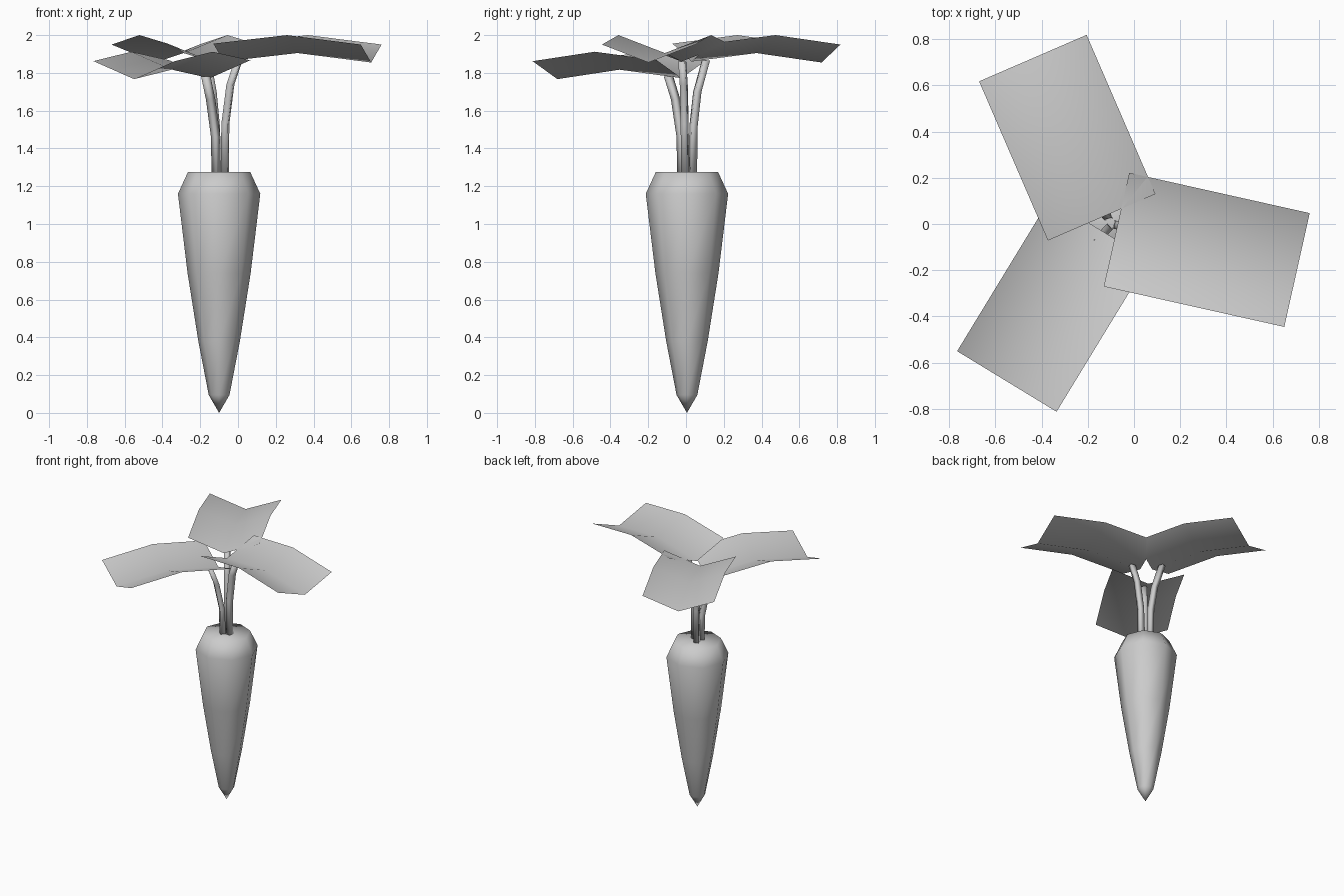
import bpy, bmesh, math
from mathutils import Vector

if "Cube" in bpy.data.objects:
    bpy.data.objects.remove(bpy.data.objects["Cube"])


def make_object(name, bm):
    bmesh.ops.recalc_face_normals(bm, faces=bm.faces)
    mesh = bpy.data.meshes.new(name)
    bm.to_mesh(mesh)
    bm.free()
    for p in mesh.polygons:
        p.use_smooth = True
    ob = bpy.data.objects.new(name, mesh)
    bpy.context.collection.objects.link(ob)
    return ob


def loft(name, rings, tip=None):
    """Skin equal-sized rings, with a flat top and a tip or flat bottom."""
    bm = bmesh.new()
    loops = [[bm.verts.new(p) for p in ring] for ring in rings]
    n = len(loops[0])
    for a, b in zip(loops, loops[1:]):
        for i in range(n):
            j = (i + 1) % n
            bm.faces.new((a[i], a[j], b[j], b[i]))
    bm.faces.new(loops[-1])
    if tip:
        t = bm.verts.new(tip)
        for i in range(n):
            bm.faces.new((t, loops[0][(i + 1) % n], loops[0][i]))
    else:
        bm.faces.new(loops[0][::-1])
    return make_object(name, bm)


def circle(x, y, z, r, n, turn=0.0):
    return [(x + r * math.cos(turn + math.tau * i / n),
             y + r * math.sin(turn + math.tau * i / n), z) for i in range(n)]


# Tapered root
profile = [(0.055, 0.095), (0.11, 0.38), (0.167, 0.74), (0.218, 1.16), (0.165, 1.275)]
loft("root", [circle(-0.1, 0.005, z, r, 8) for r, z in profile], (-0.1, 0.005, 0))

# Three bending four-sided stems
stems = [
    [(-0.07, -0.005, 1.24), (-0.067, -0.007, 1.53), (-0.04, -0.012, 1.74), (0.0, -0.02, 1.86)],
    [(-0.115, 0.036, 1.24), (-0.118, 0.04, 1.52), (-0.135, 0.06, 1.70), (-0.165, 0.105, 1.865)],
    [(-0.115, -0.022, 1.24), (-0.118, -0.025, 1.46), (-0.145, -0.055, 1.66), (-0.17, -0.092, 1.78)],
]
for k, path in enumerate(stems):
    turn = math.radians(-13 + 120 * k + 45)
    loft(f"stem_{k + 1}", [circle(x, y, z, 0.025, 4, turn) for x, y, z in path])


# Folded leaves: arched along the length, V-shaped across
def leaf(name, p, q, length, drop):
    p, q = Vector(p), Vector(q)
    across = (q - p).normalized()
    inward = Vector((-across.y, across.x))
    if inward.dot(p + q) > 0:
        inward = -inward
    bm = bmesh.new()
    rows = []
    for t, lift in ((0, 0.0), (0.5, 0.05), (1, 0.005)):
        row = []
        for s, sag in ((0, 0), (0.5, 0.095), (1, 0)):
            v = p.lerp(q, s) + inward * (length * t)
            row.append(bm.verts.new((v.x, v.y, 1.95 + lift - sag - drop)))
        rows.append(row)
    for a, b in zip(rows, rows[1:]):
        for i in range(2):
            bm.faces.new((a[i], a[i + 1], b[i + 1], b[i]))
    bm.normal_update()
    ob = make_object(name, bm)
    if ob.data.polygons[0].normal.z < 0:
        ob.data.flip_normals()


leaf("leaf_right", (0.65, -0.445), (0.76, 0.047), 0.80, 0)
leaf("leaf_back", (-0.205, 0.818), (-0.67, 0.617), 0.75, 0)
leaf("leaf_front", (-0.765, -0.55), (-0.335, -0.812), 0.77, 0.088)
